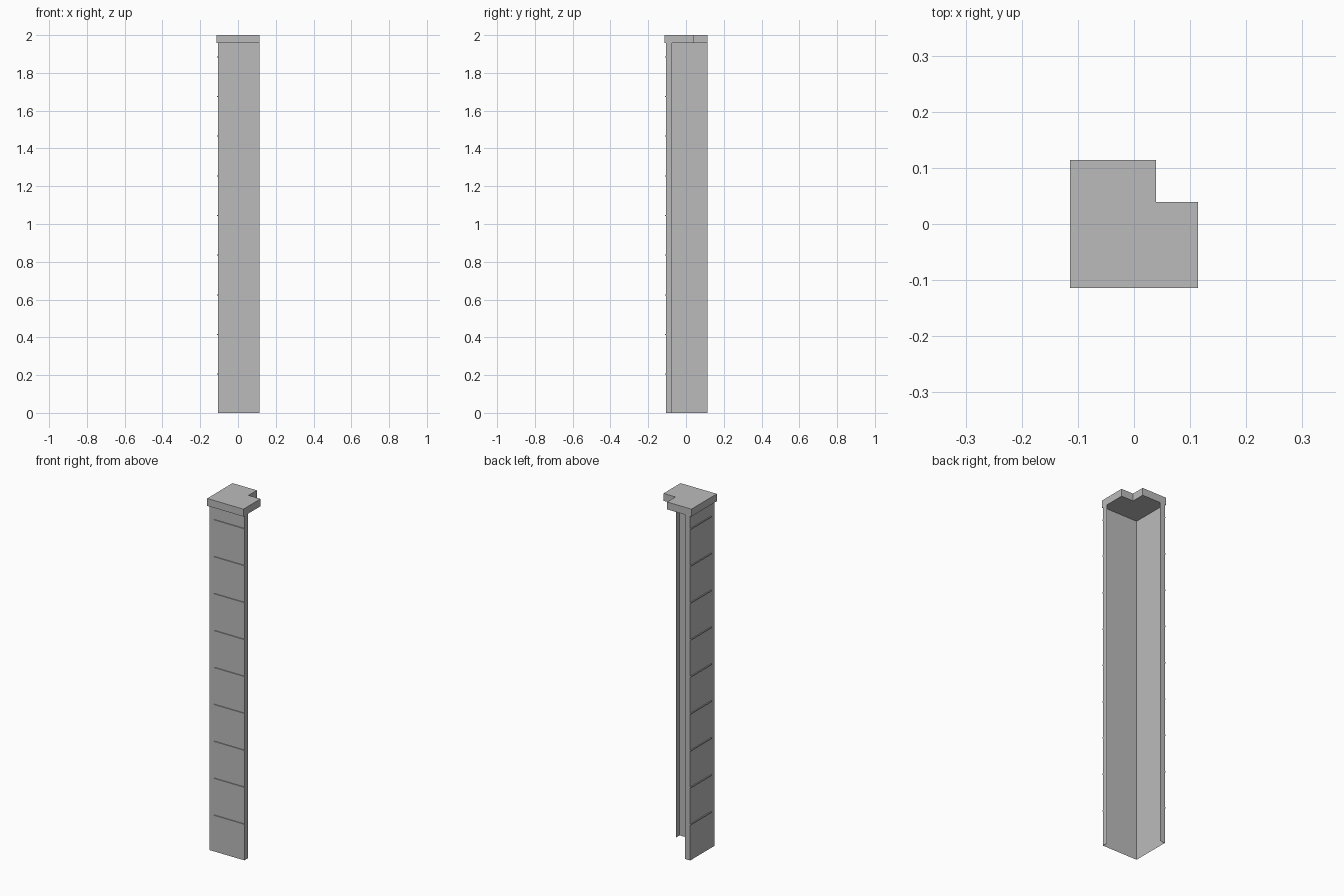
import bpy
import bmesh

cube = bpy.data.objects.get("Cube")
if cube:
    bpy.data.objects.remove(cube, do_unlink=True)

stone = bpy.data.materials.new("stone grey")
stone.use_nodes = True
COLOUR = (0.5, 0.5, 0.5, 1.0)
stone.diffuse_color = COLOUR
stone.node_tree.nodes["Principled BSDF"].inputs["Base Color"].default_value = COLOUR

END = 0.114      # flush free ends of the walls and the cap
WALL = -0.106    # outer wall planes
LIP = -0.074     # inner edge of the end returns
CAP_Z = 1.958


def extrude_profile(name, points, z0, z1, closed=True):
    """Raise a counter-clockwise plan outline; open outlines become thin sheets."""
    bm = bmesh.new()
    low = [bm.verts.new((x, y, z0)) for x, y in points]
    high = [bm.verts.new((x, y, z1)) for x, y in points]
    n = len(points)
    for i in range(n if closed else n - 1):
        j = (i + 1) % n
        bm.faces.new((low[i], low[j], high[j], high[i]))
    if closed:
        bm.faces.new(high)
        bm.faces.new(low[::-1])
    mesh = bpy.data.meshes.new(name)
    bm.to_mesh(mesh)
    bm.free()
    mesh.materials.append(stone)
    obj = bpy.data.objects.new(name, mesh)
    bpy.context.collection.objects.link(obj)
    return obj


def rectangle(x0, x1, y0, y1):
    return [(x0, y0), (x1, y0), (x1, y1), (x0, y1)]


# Corner shell: two outer walls with short end returns, open at the back
extrude_profile("corner_walls",
                [(LIP, END), (WALL, END), (WALL, WALL), (END, WALL), (END, LIP)],
                0.0, CAP_Z, closed=False)

# L-shaped cap, overhanging the outer walls
C, N = 0.114, 0.039
extrude_profile("cap", [(-C, -C), (C, -C), (C, N), (N, N), (N, C), (-C, C)],
                CAP_Z, 2.0)

# Thin horizontal ribs on both outer walls
OUT = WALL - 0.005
for i in range(9):
    z = 0.205 + 0.21 * i
    extrude_profile(f"front_rib_{i + 1}", rectangle(LIP, END, OUT, WALL), z - 0.003, z + 0.003)
    extrude_profile(f"side_rib_{i + 1}", rectangle(OUT, WALL, LIP, END), z - 0.003, z + 0.003)
